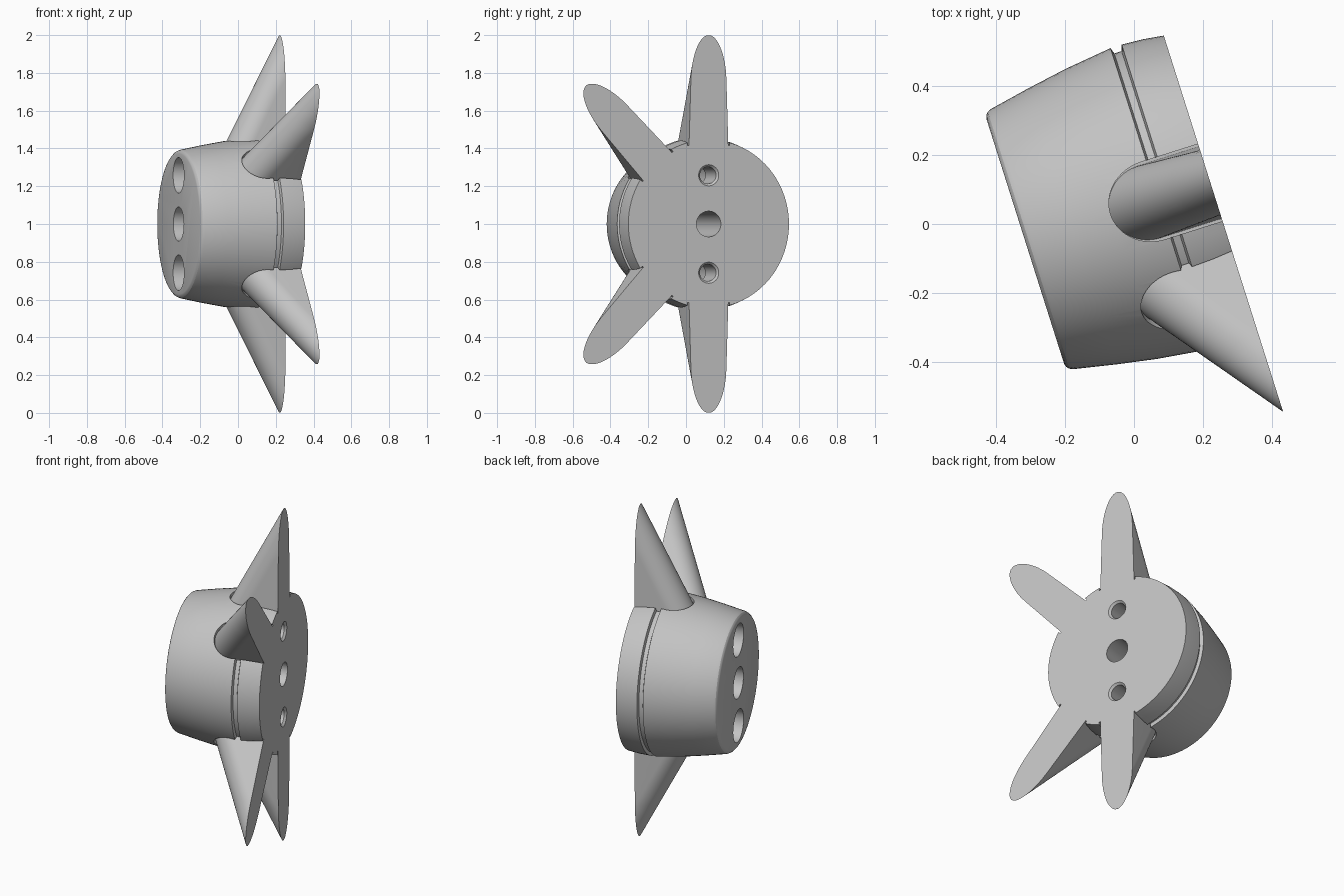
import bpy, bmesh, math

cube = bpy.data.objects.get("Cube")
if cube:
    bpy.data.objects.remove(cube, do_unlink=True)

TILT = math.radians(17.6)
CENTRE = (0.221, 0.12, 1.0)

grey = bpy.data.materials.new("grey_metal")
grey.use_nodes = True
GREY = (0.55, 0.55, 0.55, 1)
grey.diffuse_color = GREY
grey.node_tree.nodes["Principled BSDF"].inputs["Base Color"].default_value = GREY


def loft(name, rings):
    """Closed solid through matching rings, placed on the tilted axis."""
    bm = bmesh.new()
    rows = [[bm.verts.new(p) for p in ring] for ring in rings]
    for a, b in zip(rows, rows[1:]):
        for i in range(len(a)):
            j = (i + 1) % len(a)
            bm.faces.new((a[i], a[j], b[j], b[i]))
    bm.faces.new(rows[0])
    bm.faces.new(rows[-1])
    bmesh.ops.remove_doubles(bm, verts=bm.verts, dist=1e-5)
    bmesh.ops.recalc_face_normals(bm, faces=bm.faces)
    mesh = bpy.data.meshes.new(name)
    bm.to_mesh(mesh)
    bm.free()
    mesh.materials.append(grey)
    ob = bpy.data.objects.new(name, mesh)
    ob.location = CENTRE
    ob.rotation_euler.z = TILT
    bpy.context.collection.objects.link(ob)
    return ob


def turned(name, profile, z=0.0, n=96):
    """Solid of revolution about local x from (x, radius) pairs."""
    angles = [math.tau * i / n for i in range(n)]
    return loft(name, [[(u, r * math.cos(t), z + r * math.sin(t)) for t in angles]
                       for u, r in profile])


def slot_ring(depth, half, nose, rho, angle, back=0.0, n=32):
    """U-shaped section, nose to the front, at distance rho from the axis."""
    shift = nose - depth
    limit = math.acos(min(1, max(0, shift / nose)))
    ts = [limit * (1 - 2 * i / n) for i in range(n + 1)]
    pts = [(shift - nose * math.cos(t), half * math.sin(t)) for t in ts]
    pts = [(back, pts[0][1])] + pts + [(back, pts[-1][1])]
    c, s = math.cos(angle), math.sin(angle)
    return [(u, v * c - rho * s, v * s + rho * c) for u, v in pts]


def activate(ob):
    bpy.ops.object.select_all(action="DESELECT")
    ob.select_set(True)
    bpy.context.view_layer.objects.active = ob


def smooth(ob):
    activate(ob)
    bpy.ops.object.shade_smooth_by_angle(angle=math.radians(25))


def cut(ob, cutter):
    mod = ob.modifiers.new("cut", "BOOLEAN")
    mod.operation = "DIFFERENCE"
    mod.solver = "EXACT"
    mod.object = cutter
    activate(ob)
    bpy.ops.object.modifier_apply(modifier=mod.name)
    bpy.data.objects.remove(cutter, do_unlink=True)


# Tapered hub with rounded front rim and a thin ring groove
hub = turned("hub", [
    (-0.562, 0.372), (-0.559, 0.382), (-0.552, 0.390), (-0.54, 0.395),
    (-0.42, 0.419), (-0.3, 0.440), (-0.158, 0.458), (-0.152, 0.440),
    (-0.130, 0.440), (-0.124, 0.458), (-0.06, 0.454), (0, 0.446)])

# Centre bore, and two counterbored screw holes
cut(hub, turned("bore_cutter", [
    (-0.7, 0.091), (-0.49, 0.091), (-0.49, 0.068), (0.1, 0.068)], n=48))
for z in (0.258, -0.258):
    cut(hub, turned("screw_cutter", [
        (-0.7, 0.095), (-0.2, 0.095), (-0.2, 0.045), (-0.012, 0.045),
        (0, 0.056), (0.1, 0.056)], z, 48))

# Four sloping blades, each set in a shallow pocket
for name, degrees in (("upper_blade", 0), ("upper_side_blade", 43),
                      ("lower_side_blade", 137), ("lower_blade", 180)):
    a = math.radians(degrees)
    cut(hub, loft("pocket_cutter", [
        slot_ring(0.303, 0.117, 0.13, rho, a, back=0.05) for rho in (0.415, 0.6)]))
    rings = []
    for rho in (0.38, 0.45, 0.55, 0.65, 0.72, 0.77, 0.81, 0.85, 0.89,
                0.92, 0.945, 0.965, 0.98, 0.99, 0.996, 0.999):
        depth = 0.285 * (1 - rho) / 0.55
        rings.append(slot_ring(depth, 0.108 - 0.03 * (rho - 0.45), 0.118, rho, a))
    smooth(loft(name, rings))

smooth(hub)
